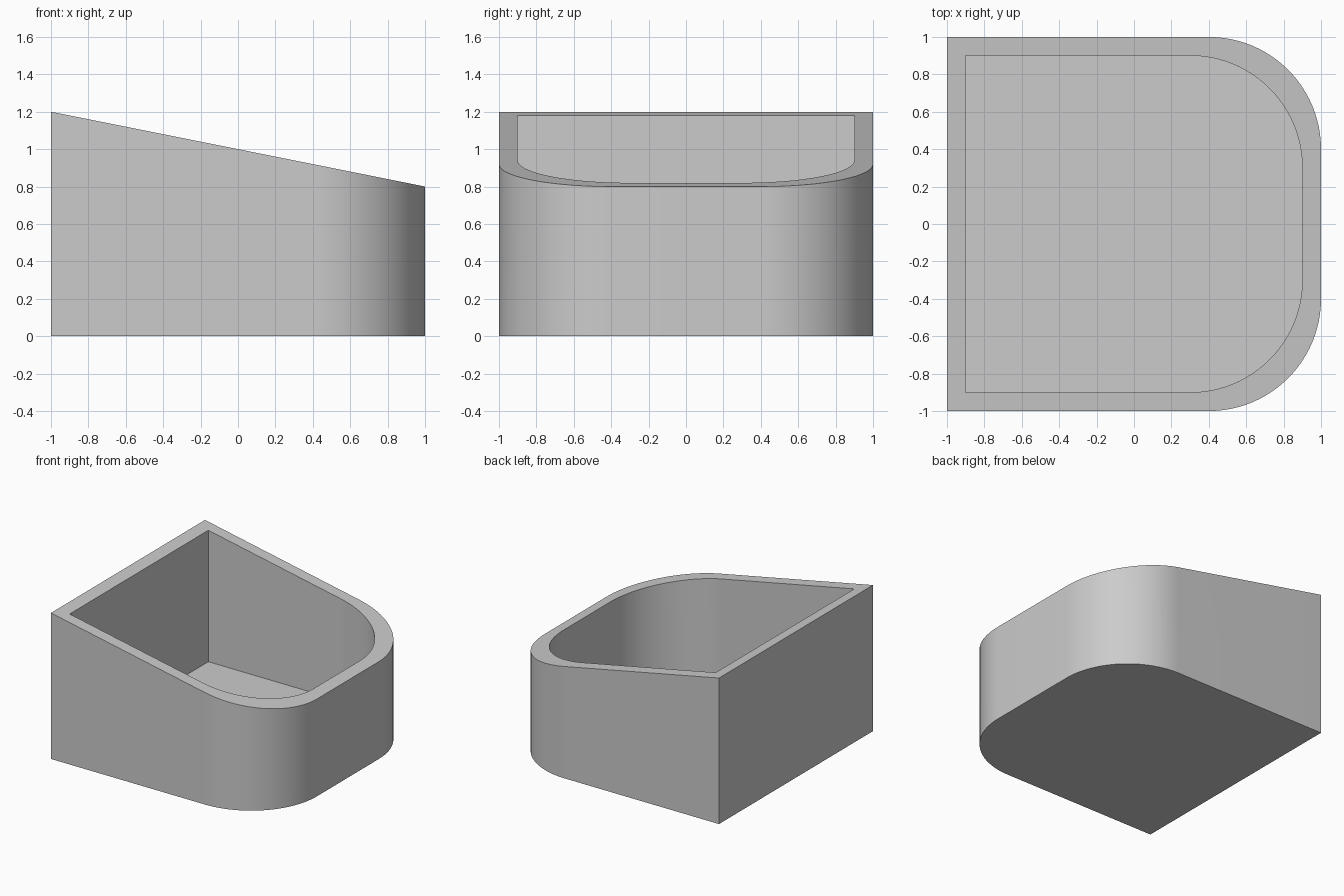
import bpy, bmesh
from math import sin, cos, pi, radians

if "Cube" in bpy.data.objects:
    bpy.data.objects.remove(bpy.data.objects["Cube"])

ARC_STEPS = 24


def outline(half, radius):
    """Square footprint with the two right-hand corners rounded, counter-clockwise."""
    pts = [(-half, half), (-half, -half)]
    c = half - radius
    for cy, start in ((-c, -pi / 2), (c, 0)):
        for i in range(ARC_STEPS + 1):
            a = start + pi / 2 * i / ARC_STEPS
            pts.append((c + radius * cos(a), cy + radius * sin(a)))
    return pts


def flat(z):
    return lambda x: z


def slope(x):
    return 1.0 - 0.2 * x


bm = bmesh.new()


def add_loop(pts, height):
    return [bm.verts.new((x, y, height(x))) for x, y in pts]


# Loops run from the underside, up the outer wall, over the rim and down to the floor
outer, inner = outline(1.0, 0.6), outline(0.9, 0.6)
loops = [add_loop(outer, flat(0)), add_loop(outer, slope),
         add_loop(inner, slope), add_loop(inner, flat(0.1))]

for low, high in zip(loops, loops[1:]):
    n = len(low)
    for i in range(n):
        j = (i + 1) % n
        bm.faces.new((low[i], low[j], high[j], high[i]))

# Underside and inner floor
bm.faces.new(loops[0][::-1])
bm.faces.new(loops[-1])

mesh = bpy.data.meshes.new("sloped_bin")
bm.to_mesh(mesh)
bm.free()
bin_obj = bpy.data.objects.new("sloped_bin", mesh)
bpy.context.collection.objects.link(bin_obj)

# Smooth round corners, crisp rim and back corners
bpy.context.view_layer.objects.active = bin_obj
bin_obj.select_set(True)
bpy.ops.object.shade_smooth_by_angle(angle=radians(30))
